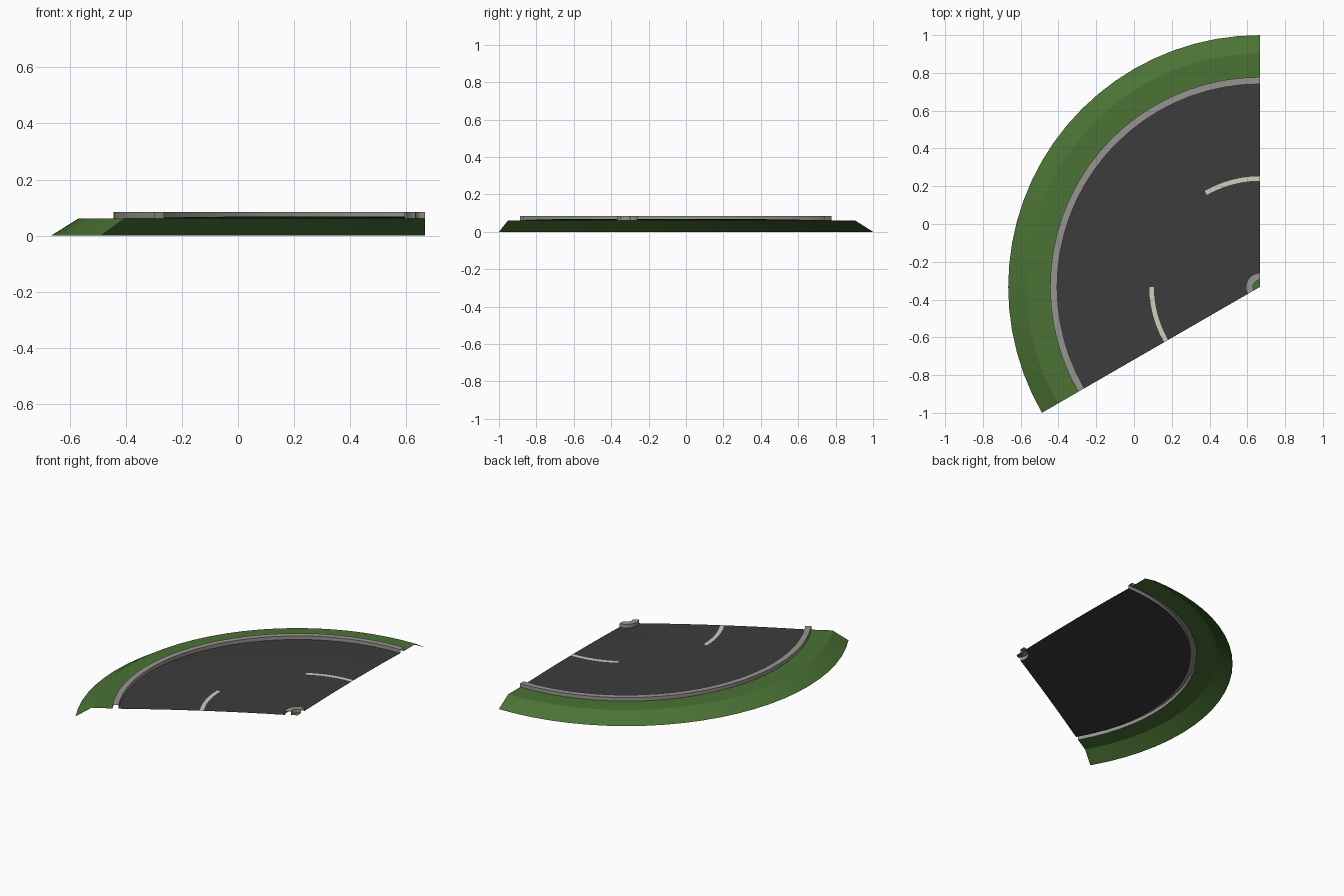
import bpy
import bmesh
from math import cos, sin, radians

if "Cube" in bpy.data.objects:
    bpy.data.objects.remove(bpy.data.objects["Cube"])

CX, CY = 0.667, -0.333      # centre of the bend
START, END, SEG = 90, 210, 24
Z_GROUND, Z_KERB = 0.061, 0.085


def material(name, rgb):
    m = bpy.data.materials.new(name)
    m.diffuse_color = (*rgb, 1)
    m.use_nodes = True
    m.node_tree.nodes["Principled BSDF"].inputs["Base Color"].default_value = m.diffuse_color
    return m


def sweep(name, profile, mat, a0=START, a1=END, seg=SEG):
    """Sweep an open (radius, z) profile, inside to outside, round the bend."""
    bm = bmesh.new()
    rows = []
    for i in range(seg + 1):
        a = radians(a0 + (a1 - a0) * i / seg)
        rows.append([bm.verts.new((CX + r * cos(a), CY + r * sin(a), z))
                     for r, z in profile])
    for p, q in zip(rows, rows[1:]):
        for k in range(len(profile) - 1):
            bm.faces.new((p[k], p[k + 1], q[k + 1], q[k]))
    bmesh.ops.remove_doubles(bm, verts=bm.verts, dist=1e-5)
    me = bpy.data.meshes.new(name)
    bm.to_mesh(me)
    bm.free()
    me.materials.append(mat)
    ob = bpy.data.objects.new(name, me)
    bpy.context.collection.objects.link(ob)
    bpy.ops.object.select_all(action='DESELECT')
    ob.select_set(True)
    bpy.context.view_layer.objects.active = ob
    bpy.ops.object.shade_smooth_by_angle(angle=radians(20))
    return ob


def crown(r):
    """Height of the slightly domed road surface."""
    t = (r - 0.574) / 0.5
    return Z_GROUND + 0.007 * (1 - t * t)


grass = material("grass", (0.07, 0.17, 0.035))
asphalt = material("asphalt", (0.045, 0.045, 0.047))
concrete = material("concrete", (0.31, 0.30, 0.28))
paint = material("paint", (0.62, 0.61, 0.50))

# Grass bank outside the bend, and the small patch at its centre
sweep("outer_grass", [(1.111, Z_GROUND), (1.236, Z_GROUND), (1.333, 0)], grass)
sweep("inner_grass", [(0, Z_GROUND), (0.037, Z_GROUND)], grass)

# Kerbs, open underneath
for name, r in (("inner_kerb", 0.037), ("outer_kerb", 1.074)):
    sweep(name, [(r, Z_GROUND), (r, Z_KERB), (r + 0.037, Z_KERB),
                 (r + 0.037, Z_GROUND)], concrete)

# Domed road surface
sweep("road", [(0.074 + 0.125 * i, crown(0.074 + 0.125 * i)) for i in range(9)],
      asphalt)

# Dashes of the centre line at both ends of the bend
for name, a in (("lane_dash_start", START), ("lane_dash_end", END - 30)):
    sweep(name, [(r, crown(r) + 0.001) for r in (0.562, 0.574, 0.586)],
          paint, a, a + 30, 6)
